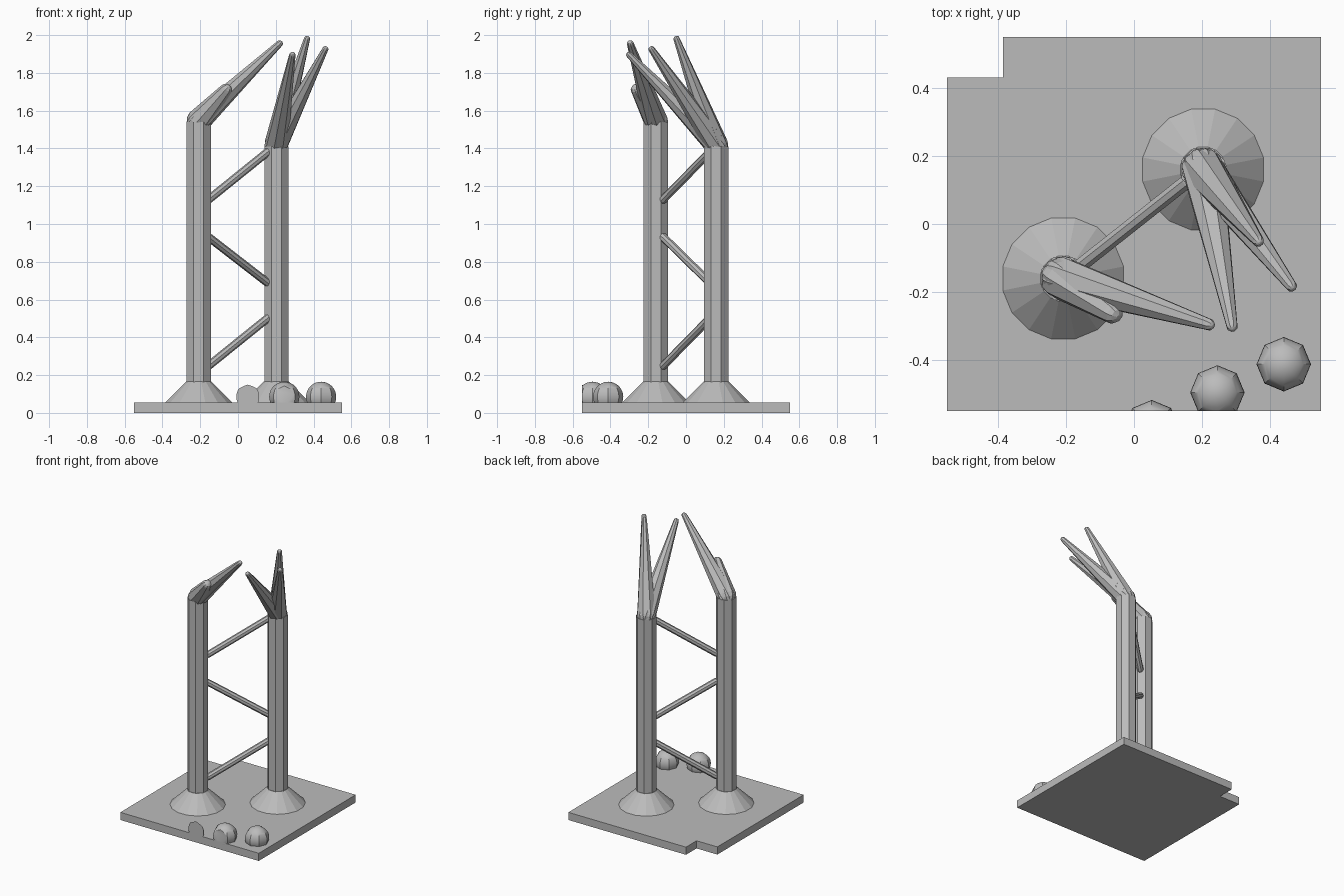
import bpy
import bmesh
from math import pi, sin, cos, radians
from mathutils import Vector, Matrix

cube = bpy.data.objects.get("Cube")
if cube:
    bpy.data.objects.remove(cube)

grey = bpy.data.materials.new("plain grey")
grey.use_nodes = True
colour = (0.5, 0.5, 0.5, 1)
grey.diffuse_color = colour
grey.node_tree.nodes["Principled BSDF"].inputs["Base Color"].default_value = colour


def finish(name, bm):
    bmesh.ops.recalc_face_normals(bm, faces=bm.faces)
    mesh = bpy.data.meshes.new(name)
    bm.to_mesh(mesh)
    bm.free()
    mesh.materials.append(grey)
    obj = bpy.data.objects.new(name, mesh)
    bpy.context.collection.objects.link(obj)
    return obj


def lathe(name, profile, sides, turn, matrix):
    """Closed solid turned from (radius, height) pairs."""
    bm = bmesh.new()
    rings = []
    for r, z in profile:
        rings.append([bm.verts.new((r * cos(turn + 2 * pi * i / sides),
                                    r * sin(turn + 2 * pi * i / sides), z))
                      for i in range(sides)])
    for a, b in zip(rings, rings[1:]):
        for i in range(sides):
            j = (i + 1) % sides
            bm.faces.new((a[i], a[j], b[j], b[i]))
    bm.faces.new(rings[0][::-1])
    bm.faces.new(rings[-1])
    bm.transform(matrix)
    return finish(name, bm)


def rod(name, start, end, r0, r1):
    """Tapered eight-sided rod with rounded ends."""
    start, end = Vector(start), Vector(end)
    axis = end - start
    length = axis.length
    arc = [radians(a) for a in (80, 50, 25, 0)]
    profile = [(r0 * cos(a), -r0 * sin(a)) for a in arc]
    profile += [(r1 * cos(a), length + r1 * sin(a)) for a in reversed(arc)]
    matrix = Matrix.Translation(start) @ axis.to_track_quat("Z", "Y").to_matrix().to_4x4()
    return lathe(name, profile, 8, pi / 8, matrix)


# Base plate with one notched corner
half, thick = 0.55, 0.055
bm = bmesh.new()
outline = [(-half, -half), (half, -half), (half, half),
           (-0.385, half), (-0.385, 0.43), (-half, 0.43)]
face = bm.faces.new([bm.verts.new((x, y, 0)) for x, y in outline])
top = bmesh.ops.extrude_face_region(bm, geom=[face])["geom"]
bmesh.ops.translate(bm, vec=(0, 0, thick),
                    verts=[v for v in top if isinstance(v, bmesh.types.BMVert)])
finish("base_plate", bm)

# Posts with flared feet
posts = {"right": (-0.208, -0.16, 1.54), "left": (0.203, 0.16, 1.41)}
for side, (x, y, height) in posts.items():
    spot = Matrix.Translation((x, y, 0))
    lathe(side + "_post", [(0.069, 0.04), (0.069, height)], 8, pi / 8, spot)
    lathe(side + "_foot", [(0.181, thick - 0.01), (0.181, thick), (0.068, 0.165)],
          16, pi / 16, spot)

# Zigzag braces between the posts
for i, (low, high) in enumerate([(0.25, 0.5), (0.93, 0.69), (1.13, 1.38)]):
    rod(f"brace_{i + 1}", (-0.155, -0.12, low), (0.155, 0.125, high), 0.022, 0.022)

# Tapered prongs on the post tops
right_top, left_top = (-0.208, -0.16, 1.545), (0.203, 0.16, 1.42)
rod("right_long_prong", right_top, (0.22, -0.295, 1.955), 0.064, 0.018)
rod("right_short_prong", right_top, (-0.065, -0.26, 1.71), 0.066, 0.033)
for i, tip in enumerate([(0.288, -0.3, 1.895), (0.365, -0.05, 1.98), (0.462, -0.182, 1.925)]):
    rod(f"left_prong_{i + 1}", left_top, tip, 0.064, 0.017)

# Boulders, sliced flush with the front edge of the plate
for i, (x, y) in enumerate([(0.44, -0.412), (0.245, -0.495), (0.052, -0.597)]):
    bm = bmesh.new()
    bmesh.ops.create_uvsphere(bm, u_segments=8, v_segments=16, radius=0.08,
                              matrix=Matrix.Translation((x, y, 0.085)))
    cut = bmesh.ops.bisect_plane(bm, geom=bm.verts[:] + bm.edges[:] + bm.faces[:],
                                 plane_co=(0, -half, 0), plane_no=(0, -1, 0),
                                 clear_outer=True)["geom_cut"]
    rim = [e for e in cut if isinstance(e, bmesh.types.BMEdge)]
    if rim:
        bmesh.ops.edgeloop_fill(bm, edges=rim)
    boulder = finish(f"boulder_{i + 1}", bm)
    boulder.select_set(True)
    bpy.context.view_layer.objects.active = boulder
    bpy.ops.object.shade_smooth_by_angle(angle=radians(30))
    boulder.select_set(False)
